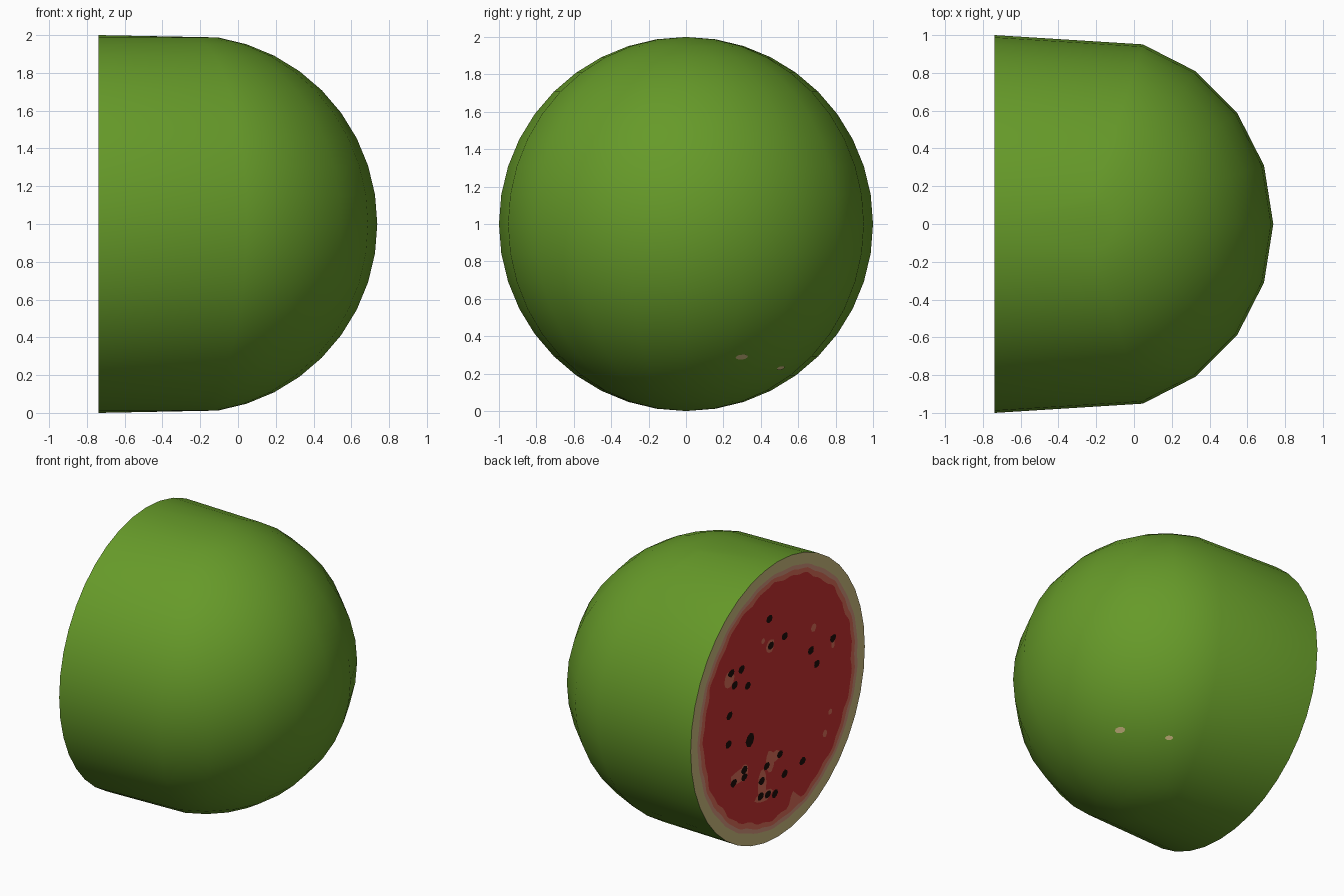
import bpy, bmesh, math, random
from mathutils import Vector
from mathutils.bvhtree import BVHTree

if "Cube" in bpy.data.objects:
    bpy.data.objects.remove(bpy.data.objects["Cube"])

random.seed(4)
CUT_X, BALL_X = -0.7375, -0.2625


def material(name, r, g, b):
    lin = [((c / 255 + 0.055) / 1.055) ** 2.4 if c > 10 else c / 255 / 12.92 for c in (r, g, b)]
    m = bpy.data.materials.new(name)
    m.diffuse_color = (*lin, 1)
    m.use_nodes = True
    m.node_tree.nodes["Principled BSDF"].inputs["Base Color"].default_value = m.diffuse_color
    return m


green = material("rind green", 102, 154, 41)
tan = material("pale rind", 209, 190, 130)
rose = material("rind rose", 217, 153, 127)
brown = material("flesh edge", 224, 112, 90)
red = material("flesh red", 203, 50, 50)
black = material("seed black", 28, 13, 10)


def make_object(name, bm, mats):
    me = bpy.data.meshes.new(name)
    bm.to_mesh(me)
    bm.free()
    for m in mats:
        me.materials.append(m)
    ob = bpy.data.objects.new(name, me)
    bpy.context.collection.objects.link(ob)
    return ob


# Rind: half a ball whose open edge is pulled out to the cut plane
bm = bmesh.new()
bmesh.ops.create_uvsphere(bm, u_segments=20, v_segments=20, radius=1)
bmesh.ops.delete(bm, geom=[v for v in bm.verts if v.co.x < -0.001], context='VERTS')
for v in bm.verts:
    v.co.x = CUT_X if v.co.x < 0.001 else v.co.x + BALL_X
    v.co.z += 1
bm.normal_update()
tree = BVHTree.FromBMesh(bm)
rind = make_object("rind", bm, [green])
bpy.context.view_layer.objects.active = rind
rind.select_set(True)
bpy.ops.object.shade_smooth_by_angle(angle=math.radians(30))

# Cut face: wobbly concentric bands, outer edge on the 40-sided rim
bm = bmesh.new()
N = 160
step = math.radians(9)


def band_ring(radius, wobble):
    ring = []
    for i in range(N):
        a = 2 * math.pi * i / N
        if radius == 1:
            r = math.cos(step / 2) / math.cos(a % step - step / 2 if i % 4 else step / 2)
        else:
            r = radius + wobble * (math.sin(13 * a + 9 * radius) + 0.8 * math.sin(29 * a + 1) + random.uniform(-.3, .3))
            if radius < 0.88:  # notch low in the flesh
                r -= 0.09 * math.exp(-((a - math.radians(257)) / 0.06) ** 2)
        ring.append(bm.verts.new((CUT_X, r * math.cos(a), 1 + r * math.sin(a))))
    return ring


rings = [band_ring(1, 0), band_ring(0.917, 0.003), band_ring(0.887, 0.005), band_ring(0.85, 0.008)]
for k in range(3):
    for i in range(N):
        j = (i + 1) % N
        bm.faces.new((rings[k][i], rings[k + 1][i], rings[k + 1][j], rings[k][j])).material_index = k
centre = bm.verts.new((CUT_X, 0, 1))
for i in range(N):
    bm.faces.new((rings[3][i], centre, rings[3][(i + 1) % N])).material_index = 3
make_object("cut_face", bm, [tan, rose, brown, red])


def blob(bm, y, z, ry, rz, lift, n=8):
    """Flat irregular spot just in front of the cut face."""
    z += 0.074 * y + 0.005
    vs = []
    for i in range(n):
        a = -2 * math.pi * i / n
        k = random.uniform(0.88, 1.1)
        vs.append(bm.verts.new((CUT_X - lift, y + ry * k * math.cos(a), 1 + z + rz * k * math.sin(a))))
    bm.faces.new(vs)


# Seeds
seeds = [(.10, .61), (-.075, .43), (.087, .41), (-.63, .245), (-.376, .235), (-.445, .116),
         (.42, .34), (.54, .35), (.50, .25), (.35, .20), (.56, .047), (.57, -.156),
         (-.02, -.41), (-.075, -.57), (-.28, -.54), (.13, -.45), (.39, -.40), (.39, -.45),
         (.51, -.457), (.19, -.54), (.20, -.65), (.12, -.66), (.04, -.68)]
bm = bmesh.new()
for y, z in seeds:
    blob(bm, y, z, 0.036, 0.028, 0.004)
blob(bm, .32, -.20, 0.05, 0.05, 0.004)
make_object("seeds", bm, [black])

# Brown patches around the seeds
patches = [(.56, .31, .06, .06), (.46, -.43, .09, .05), (.39, -.42, .05, .06), (.09, -.43, .05, .08),
           (.18, -.57, .05, .12), (.04, -.41, .07, .04), (.16, -.66, .10, .04), (.09, .41, .05, .05),
           (.17, .47, .02, .02), (-.41, .39, .03, .03), (-.63, .20, .02, .03), (-.60, -.28, .02, .02),
           (-.54, -.42, .025, .025)]
bm = bmesh.new()
for y, z, ry, rz in patches:
    blob(bm, y, z, ry, rz, 0.002, 10)
make_object("flesh_patches", bm, [brown])

# Two pale flecks on the underside of the rind
bm = bmesh.new()
for d, size in (((.626, .295, -.703), .037), ((.38, .50, -.76), .027)):
    origin = Vector((BALL_X, 0, 1))
    hit, normal, _, _ = tree.ray_cast(origin, Vector(d).normalized())
    if normal.dot(hit - origin) < 0:
        normal = -normal
    side = normal.cross(Vector((0, 0, 1))).normalized()
    up = normal.cross(side)
    bm.faces.new([bm.verts.new(hit + normal * 0.004 + side * size * math.cos(a) + up * size * 0.6 * math.sin(a))
                  for a in [math.pi * i / 4 for i in range(8)]])
make_object("rind_flecks", bm, [tan])
